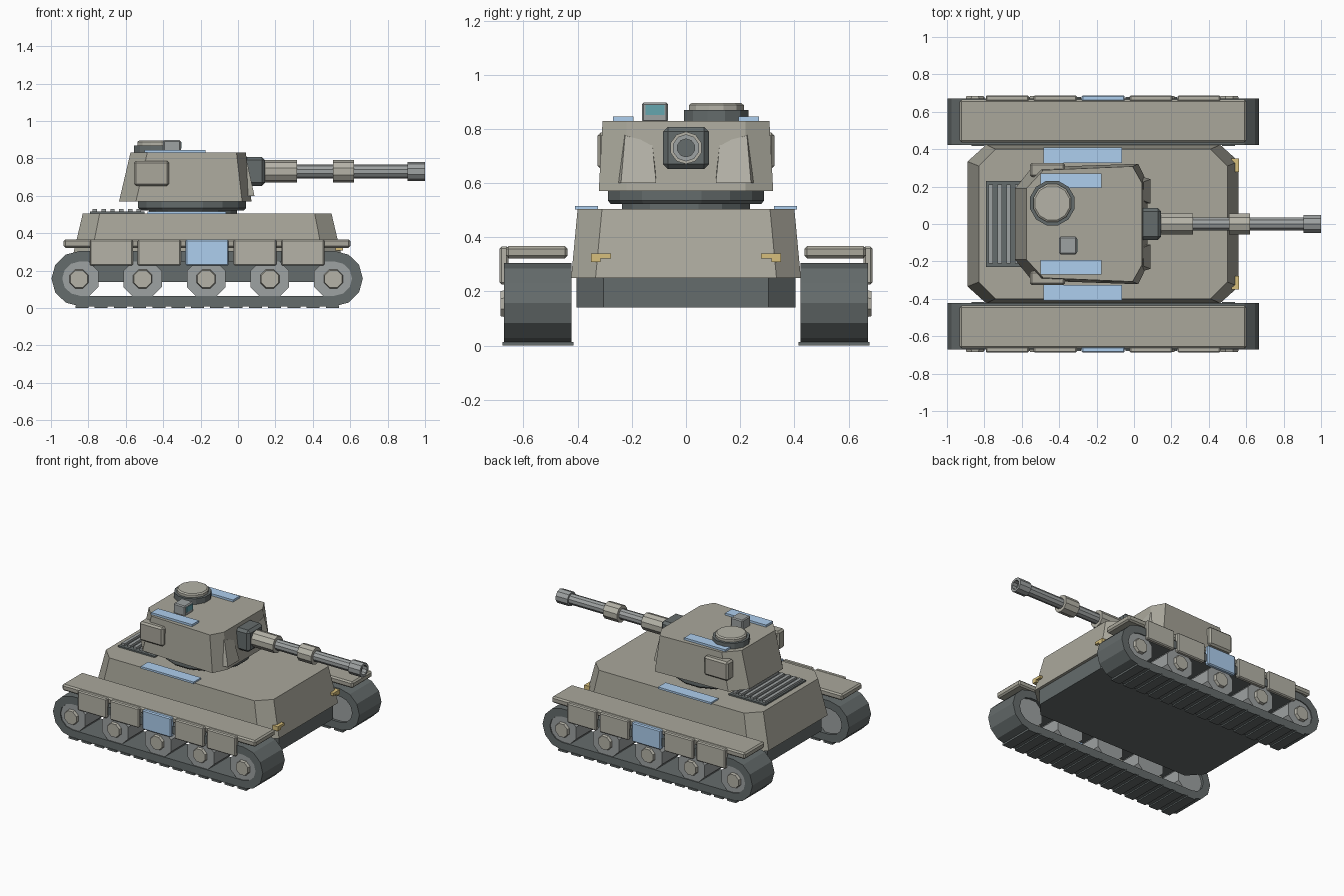
import bpy, bmesh, math
from mathutils import Vector

if "Cube" in bpy.data.objects:
    bpy.data.objects.remove(bpy.data.objects["Cube"])


def mat(name, r, g, b):
    m = bpy.data.materials.new(name)
    m.diffuse_color = (r, g, b, 1)
    m.use_nodes = True
    m.node_tree.nodes["Principled BSDF"].inputs["Base Color"].default_value = m.diffuse_color
    return m


OLIVE = mat("olive", .40, .39, .33)
LIGHT = mat("light_olive", .46, .45, .39)
DARK = mat("dark", .13, .15, .15)
STEEL = mat("steel", .34, .36, .36)
BLUE = mat("blue", .42, .62, .86)
GOLD = mat("gold", .68, .52, .2)
GLASS = mat("glass", .13, .38, .43)


def finish(name, bm, m, bevel=0):
    bmesh.ops.recalc_face_normals(bm, faces=bm.faces)
    me = bpy.data.meshes.new(name)
    bm.to_mesh(me)
    bm.free()
    me.materials.append(m)
    ob = bpy.data.objects.new(name, me)
    bpy.context.collection.objects.link(ob)
    if bevel:
        mod = ob.modifiers.new("bevel", 'BEVEL')
        mod.width, mod.segments = bevel, 1
    return ob


def loft(name, rings, m, closed=False, bevel=0):
    """Skin rings of points; cap the ends, or join last to first."""
    bm = bmesh.new()
    rs = [[bm.verts.new(p) for p in r] for r in rings]
    n = len(rs[0])
    pairs = list(zip(rs, rs[1:])) + ([(rs[-1], rs[0])] if closed else [])
    for a, b in pairs:
        for i in range(n):
            j = (i + 1) % n
            bm.faces.new((a[i], a[j], b[j], b[i]))
    if not closed:
        bm.faces.new(rs[0])
        bm.faces.new(rs[-1])
    return finish(name, bm, m, bevel)


def box(name, x, y, z, m, bevel=0):
    y = sorted(y)
    rings = [[(x[0], y[0], h), (x[1], y[0], h), (x[1], y[1], h), (x[0], y[1], h)] for h in z]
    return loft(name, rings, m, bevel=bevel)


def lathe(name, axis, origin, profile, n, m, closed=False):
    """Profile of (distance along axis, radius) turned about x, y or z."""
    rings = []
    for d, r in profile:
        ring = []
        for i in range(n):
            a = 2 * math.pi * (i + .5) / n
            c, s = r * math.cos(a), r * math.sin(a)
            p = {'x': (d, c, s), 'y': (c, d, s), 'z': (c, s, d)}[axis]
            ring.append(Vector(origin) + Vector(p))
        rings.append(ring)
    return loft(name, rings, m, closed)


def plan(x0, x1, w, cx, cy, z):
    """Rectangle outline with cut corners."""
    return [(x0, -w + cy, z), (x0 + cx, -w, z), (x1 - cx, -w, z), (x1, -w + cy, z),
            (x1, w - cy, z), (x1 - cx, w, z), (x0 + cx, w, z), (x0, w - cy, z)]


def belt(r, y, zc=.157):
    pts = []
    for cx, start in ((.515, -90), (-.845, 90)):
        for i in range(7):
            a = math.radians(start + 30 * i)
            pts.append((cx + r * 1.03 * math.cos(a), y, zc + r * math.sin(a)))
    return pts


# hull
loft("hull_lower", [plan(-.86, .54, .405, .09, .1, .14), plan(-.86, .54, .405, .09, .1, .25)], DARK)
loft("hull_upper", [plan(-.89, .56, .424, .10, .09, .25), plan(-.83, .50, .40, .09, .09, .505)], OLIVE)

# engine grille
box("grille_base", (-.79, -.5), (-.23, .23), (.50, .515), DARK)
for i in range(6):
    x = -.765 + i * .047
    box("grille_slat", (x - .012, x + .012), (-.21, .21), (.512, .53), STEEL)

for s in (-1, 1):
    # track belt and ground pads
    loft("track_belt", [belt(.148, s * .422), belt(.148, s * .672), belt(.092, s * .672),
                        belt(.092, s * .422)], DARK, closed=True)
    for i in range(14):
        x = -.835 + i * 1.34 / 13
        box("track_pad", (x - .035, x + .035), (s * .416, s * .678), (0, .013), DARK)
    # road wheels with hubs
    for i in range(5):
        c = (-.85 + .34 * i, 0, .155)
        lathe("road_wheel", 'y', c, [(s * .44, .112), (s * .665, .112)], 8, STEEL)
        lathe("wheel_hub", 'y', c, [(s * .66, .056), (s * .684, .05)], 8, LIGHT)
    # fender and side skirts
    box("fender", (-.932, .602), (s * .437, s * .665), (.322, .367), OLIVE, .01)
    for i in range(5):
        x = -.677 + .256 * i
        box("skirt_panel", (x - .115, x + .115), (s * .655, s * .688), (.226, .366),
            BLUE if i == 2 else LIGHT, .007)
    # recognition strips
    box("hull_strip", (-.485, -.065), (s * .325, s * .41), (.502, .516), BLUE)
    box("roof_strip", (-.5, -.175), (s * .193, s * .27), (.825, .845), BLUE)
    # headlights
    box("headlight_bar", (.52, .562), (s * .277, s * .35), (.322, .34), GOLD)
    box("headlight_end", (.52, .562), (s * .315, s * .35), (.308, .324), GOLD)
    # turret stowage boxes
    box("side_box", (-.557, -.368), (s * .25, s * .327), (.652, .787), OLIVE, .012)
    # turret cheek wedges
    loft("cheek", [[(-.02, s * .27, .60), (.088, s * .24, .60), (.088, s * .11, .60), (-.02, s * .11, .60)],
                   [(-.02, s * .25, .81), (.05, s * .225, .775), (.05, s * .125, .75), (-.02, s * .125, .81)]],
         LIGHT)

# turret ring and body
lathe("ring_lower", 'z', (-.24, 0, 0), [(.50, .24), (.525, .24)], 16, DARK)
lathe("turret_ring", 'z', (-.245, 0, 0), [(.522, .282), (.535, .294), (.575, .294)], 16, DARK)


def turret(xr, xf, w, z):
    return [(xr, -.19, z), (xr + .09, -w + .02, z), (xf - .05, -w, z), (xf, -.22, z),
            (xf, .22, z), (xf - .05, w, z), (xr + .09, w - .02, z), (xr, .19, z)]


loft("turret", [turret(-.636, .072, .322, .57), turret(-.575, .042, .308, .83)], OLIVE)

# gun
GUN = (0, 0, .73)
box("mantlet", (.03, .145), (-.085, .085), (.652, .808), DARK, .018)
lathe("gun_sleeve", 'x', GUN, [(.13, .06), (.316, .06)], 10, LIGHT)
lathe("barrel", 'x', GUN, [(.3, .037), (.92, .037)], 10, STEEL)
lathe("barrel_collar", 'x', GUN, [(.507, .06), (.62, .06)], 10, LIGHT)
lathe("muzzle", 'x', GUN, [(.907, .05), (1, .05), (1, .033), (.907, .033)], 10, STEEL, closed=True)
lathe("bore", 'x', GUN, [(.91, .034), (.965, .034)], 10, DARK)

# commander hatch
HATCH = (-.437, .112, 0)
lathe("hatch_ring", 'z', HATCH, [(.825, .123), (.87, .123)], 12, DARK)
lathe("hatch_lid", 'z', HATCH, [(.868, .105), (.888, .105), (.895, .095)], 12, LIGHT)

# sight
box("sight_box", (-.4, -.306), (-.163, -.067), (.825, .898), STEEL, .007)
box("sight_glass", (-.32, -.301), (-.15, -.08), (.852, .888), GLASS)
